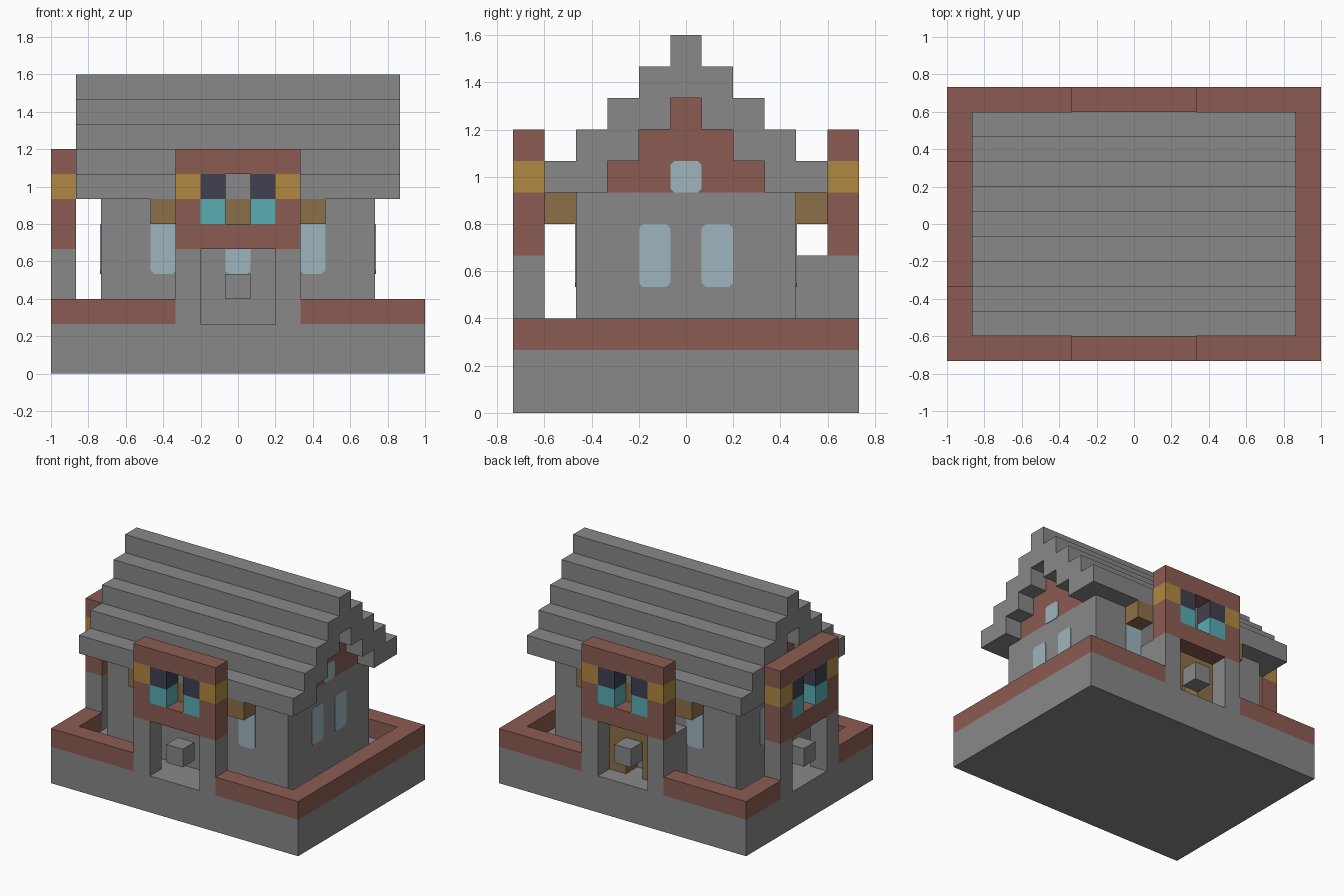
import bpy, bmesh
from math import radians
from mathutils import Matrix

cube = bpy.data.objects.get("Cube")
if cube:
    bpy.data.objects.remove(cube, do_unlink=True)

UNIT = 2 / 15          # one block
FRONT, RIGHT, BACK, LEFT = 0, 90, 180, -90   # facing angle about z


def material(name, rgb):
    m = bpy.data.materials.new(name)
    m.use_nodes = True
    m.diffuse_color = (*rgb, 1)
    m.node_tree.nodes["Principled BSDF"].inputs["Base Color"].default_value = (*rgb, 1)
    return m


STONE = material("grey stone", (0.246, 0.246, 0.246))
BRICK = material("red brick", (0.258, 0.107, 0.084))
GOLD = material("gold", (0.434, 0.25, 0.054))
WOOD = material("brown wood", (0.262, 0.162, 0.065))
GLASS = material("pale blue glass", (0.337, 0.462, 0.509))
TEAL = material("teal", (0.098, 0.423, 0.451))
DARK = material("dark slate", (0.053, 0.051, 0.08))


def finish(bm, name, mat, turn):
    bm.transform(Matrix.Rotation(radians(turn), 4, 'Z') @ Matrix.Scale(UNIT, 4))
    bmesh.ops.recalc_face_normals(bm, faces=bm.faces)
    mesh = bpy.data.meshes.new(name)
    bm.to_mesh(mesh)
    bm.free()
    mesh.materials.append(mat)
    bpy.context.collection.objects.link(bpy.data.objects.new(name, mesh))


def box(name, mat, x, y, z, turn=FRONT):
    """Block between (low, high) pairs in block units, turned to face a side."""
    bm = bmesh.new()
    bmesh.ops.create_cube(bm, size=1)
    for v in bm.verts:
        v.co = [r[0] if c < 0 else r[1] for c, r in zip(v.co, (x, y, z))]
    finish(bm, name, mat, turn)


def pane(name, x, z, wall, turn, cut_top=True):
    """Thin window plate with clipped corners on a wall at the given distance."""
    c, t = 0.13, 0.03
    (a, b), (lo, hi) = x, z
    k = c if cut_top else 0
    outline = [(a + c, lo), (b - c, lo), (b, lo + c), (b, hi - k),
               (b - k, hi), (a + k, hi), (a, hi - k), (a, lo + c)]
    if not cut_top:
        outline = outline[:4] + outline[6:]
    bm = bmesh.new()
    face = bm.faces.new([bm.verts.new((u, -wall - t, w)) for u, w in outline])
    out = bmesh.ops.extrude_face_region(bm, geom=[face])["geom"]
    bmesh.ops.translate(bm, vec=(0, t, 0),
                        verts=[g for g in out if isinstance(g, bmesh.types.BMVert)])
    finish(bm, name, GLASS, turn)


def pair(name, mat, x, y, z, turn=FRONT):
    """Two blocks mirrored across the local x axis."""
    box(name + "_a", mat, x, y, z, turn)
    box(name + "_b", mat, (-x[1], -x[0]), y, z, turn)


# Base and brick rim, open where the gates stand
box("base", STONE, (-7.5, 7.5), (-5.5, 5.5), (0, 2))
for side, turn in (("front", FRONT), ("back", BACK)):
    pair(side + "_rim", BRICK, (2.5, 7.5), (-5.5, -4.5), (2, 3), turn)
box("right_rim", BRICK, (6.5, 7.5), (-4.5, 4.5), (2, 3))
pair("left_rim", BRICK, (2.5, 4.5), (-7.5, -6.5), (2, 3), LEFT)

# House walls and stepped gable
box("house_walls", STONE, (-5.5, 5.5), (-3.5, 3.5), (2, 7))
for i in range(3):
    w = 2.5 - i
    box(f"gable_{i}", BRICK, (-5.5, 5.5), (-w, w), (7 + i, 8 + i))

# Stepped roof courses
for i in range(3):
    for side, turn in (("front", FRONT), ("back", BACK)):
        box(f"{side}_roof_{i}", STONE, (-6.5, 6.5), (i - 4.5, i - 2.5), (7 + i, 8 + i), turn)
box("upper_roof", STONE, (-6.5, 6.5), (-1.5, 1.5), (10, 11))
box("roof_ridge", STONE, (-6.5, 6.5), (-0.5, 0.5), (11, 12))

# Gate towers on three sides
for side, turn, reach in (("front", FRONT, 5.5), ("back", BACK, 5.5), ("left", LEFT, 7.5)):
    y = (-reach, 1 - reach)
    outer, inner, full = (1.5, 2.5), (0.5, 1.5), (-2.5, 2.5)
    pair(side + "_gate_pillar", STONE, outer, y, (2, 5), turn)
    box(side + "_gate_lintel", BRICK, full, y, (5, 6), turn)
    pair(side + "_gate_brick", BRICK, outer, y, (6, 7), turn)
    pair(side + "_gate_teal", TEAL, inner, y, (6, 7), turn)
    pair(side + "_gate_gold", GOLD, outer, y, (7, 8), turn)
    pair(side + "_gate_dark", DARK, inner, y, (7, 8), turn)
    box(side + "_gate_cap", BRICK, full, y, (8, 9), turn)
    box(side + "_gate_block", STONE, (-0.5, 0.5), y, (3, 4), turn)

# Long wall windows under wooden awnings
eave = (-4.5, -3.5)
for side, turn in (("front", FRONT), ("back", BACK)):
    for x in (-3, 0, 3):
        box(f"{side}_awning_{x}", WOOD, (x - 0.5, x + 0.5), eave, (6, 7), turn)
        if x or side == "front":
            pane(f"{side}_window_{x}", (x - 0.5, x + 0.5), (4, 6), 3.5, turn, False)

# End wall windows
for side, turn in (("right", RIGHT), ("left", LEFT)):
    pane(side + "_gable_window", (-0.5, 0.5), (7, 8), 5.5, turn)
    for x in (-1, 1):
        pane(f"{side}_window_{x}", (x - 0.5, x + 0.5), (4, 6), 5.5, turn)

# Back passage with wooden door frame
pair("passage_wall", STONE, (1.5, 2.5), eave, (2, 5), BACK)
pair("door_jamb", WOOD, (0.5, 1.5), eave, (2, 4), BACK)
box("door_header", WOOD, (-1.5, 1.5), eave, (4, 5), BACK)
